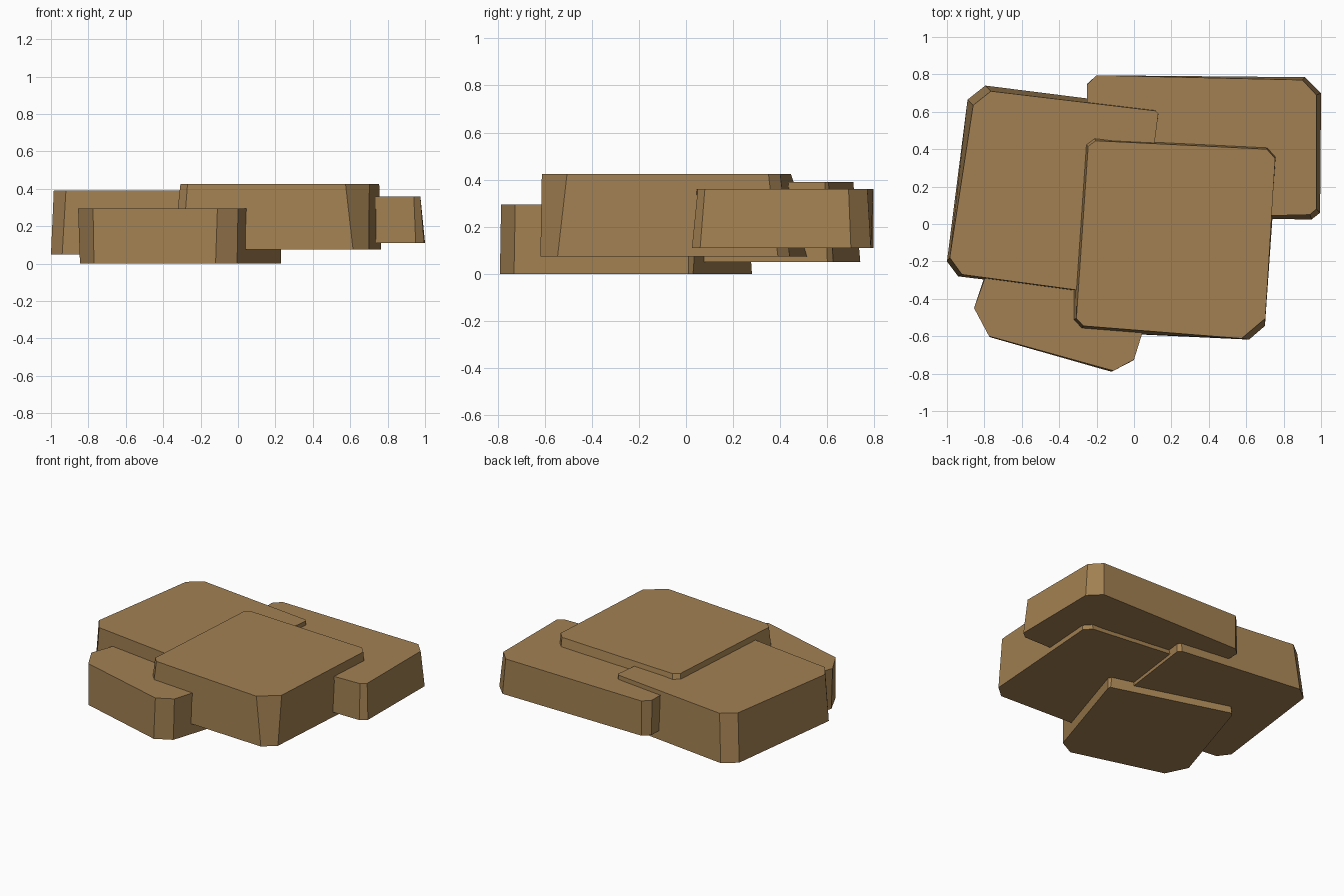
import bpy, bmesh

stone = bpy.data.materials.new("sandy_brown")
stone.diffuse_color = (0.36, 0.216, 0.084, 1)


def slab(name, z0, z1, bottom, top):
    """Clipped-corner slab lofted from a bottom outline to a top outline."""
    bm = bmesh.new()
    lo = [bm.verts.new((x, y, z0)) for x, y in bottom]
    hi = [bm.verts.new((x, y, z1)) for x, y in top]
    n = len(lo)
    bm.faces.new(lo[::-1])
    bm.faces.new(hi)
    for i in range(n):
        j = (i + 1) % n
        bm.faces.new((lo[i], lo[j], hi[j], hi[i]))
    bmesh.ops.recalc_face_normals(bm, faces=bm.faces)
    me = bpy.data.meshes.new(name)
    bm.to_mesh(me)
    bm.free()
    me.materials.append(stone)
    ob = bpy.data.objects.new(name, me)
    bpy.context.collection.objects.link(ob)


# Outlines run counter-clockwise from the front-left corner, two points a corner
# Lowest slab at the front left
slab("low_slab", 0.0, 0.295,
     [(-.77, -.605), (-.12, -.79), (-.005, -.73), (.23, .01),
      (.225, .03), (-.60, .28), (-.62, .26), (-.845, -.45)],
     [(-.775, -.60), (-.11, -.785), (0, -.725), (.23, .01),
      (.20, .05), (-.57, .26), (-.61, .23), (-.855, -.45)])

# Slab at the back left
slab("left_slab", 0.05, 0.39,
     [(-.94, -.28), (-.03, -.39), (.01, -.35), (.135, .60),
      (.115, .625), (-.795, .74), (-.89, .665), (-1.0, -.20)],
     [(-.92, -.27), (-.03, -.39), (.01, -.35), (.13, .59),
      (.115, .605), (-.765, .71), (-.86, .635), (-.985, -.18)])

# Slab at the back right
slab("right_slab", 0.11, 0.36,
     [(-.20, .03), (.95, .025), (.995, .06), (1.0, .70),
      (.915, .785), (-.20, .795), (-.25, .75), (-.25, .08)],
     [(-.20, .02), (.94, .05), (.975, .08), (.975, .69),
      (.90, .77), (-.20, .795), (-.25, .745), (-.25, .08)])

# Highest slab, resting across the other three
slab("top_slab", 0.075, 0.425,
     [(-.297, -.575), (.615, -.618), (.70, -.545), (.765, .39),
      (.72, .44), (-.26, .56), (-.34, .50), (-.345, -.52)],
     [(-.27, -.545), (.575, -.612), (.702, -.505), (.755, .35),
      (.71, .40), (-.205, .445), (-.245, .415), (-.308, -.505)])
